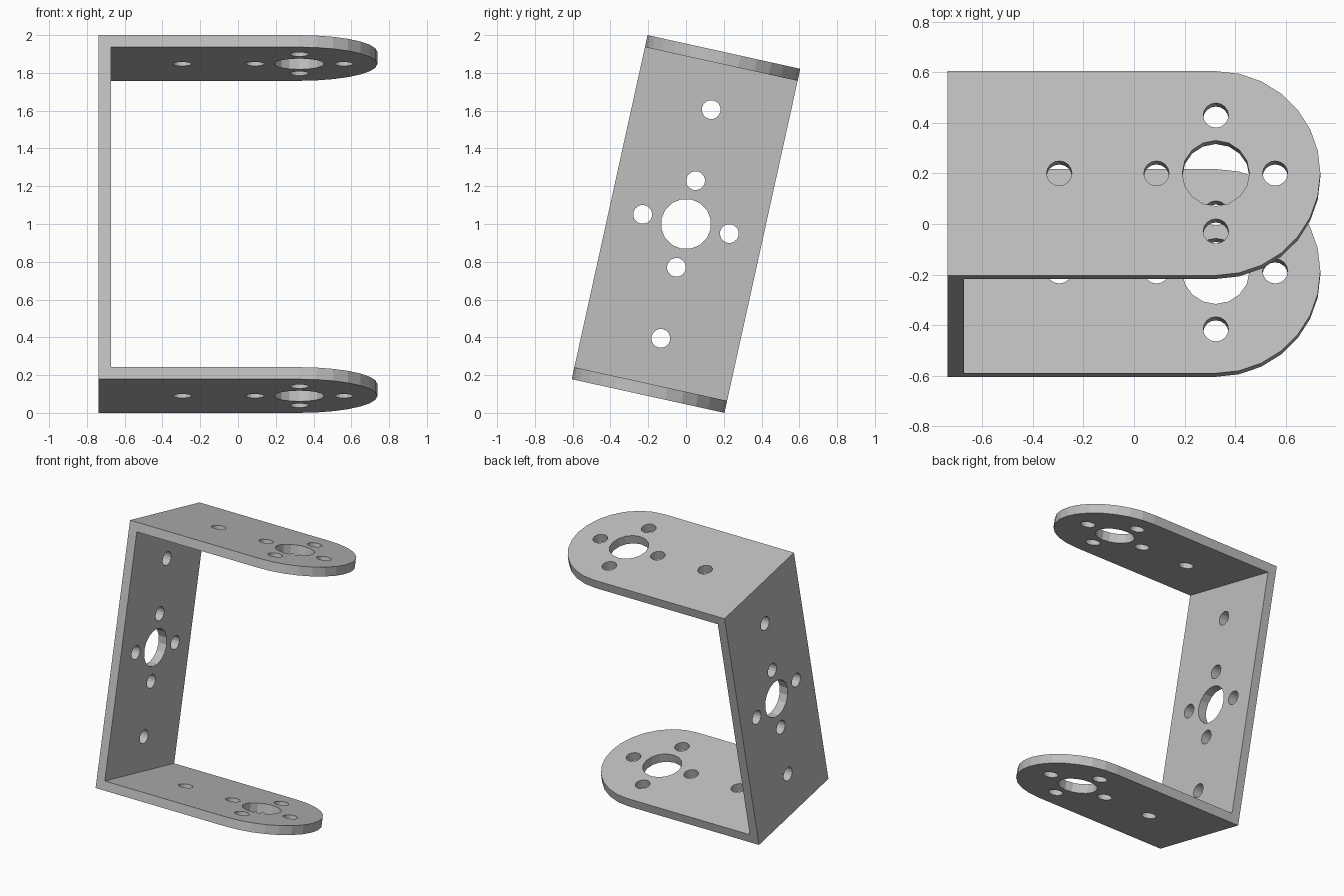
import bpy, bmesh, math
from mathutils import Matrix, Vector

cube = bpy.data.objects.get("Cube")
if cube:
    bpy.data.objects.remove(cube, do_unlink=True)

WIDTH, HEIGHT, THICK = 0.828, 1.865, 0.065
LEFT, ARC_X = -0.738, 0.324
TILT = math.radians(-12.43)
R = WIDTH / 2


def make_object(name, bm):
    bmesh.ops.recalc_face_normals(bm, faces=bm.faces)
    mesh = bpy.data.meshes.new(name)
    bm.to_mesh(mesh)
    bm.free()
    obj = bpy.data.objects.new(name, mesh)
    bpy.context.collection.objects.link(obj)
    return obj


def prism(name, points, direction):
    """Extrude a closed outline along a direction."""
    bm = bmesh.new()
    face = bm.faces.new([bm.verts.new(p) for p in points])
    ext = bmesh.ops.extrude_face_region(bm, geom=[face])
    verts = [v for v in ext["geom"] if isinstance(v, bmesh.types.BMVert)]
    bmesh.ops.translate(bm, verts=verts, vec=Vector(direction))
    return make_object(name, bm)


def apply_boolean(target, cutter, operation):
    cutter.hide_render = True
    mod = target.modifiers.new("cut", 'BOOLEAN')
    mod.operation, mod.object, mod.solver = operation, cutter, 'EXACT'
    deps = bpy.context.evaluated_depsgraph_get()
    mesh = bpy.data.meshes.new_from_object(target.evaluated_get(deps))
    target.modifiers.clear()
    target.data = mesh
    bpy.data.objects.remove(cutter, do_unlink=True)


# U-shaped channel, oversized in depth and reach
h, i = HEIGHT / 2, HEIGHT / 2 - THICK
wall = LEFT + THICK
profile = [(LEFT, -h), (1, -h), (1, -i), (wall, -i),
           (wall, i), (1, i), (1, h), (LEFT, h)]
bracket = prism("u_bracket", [(x, -0.6, z) for x, z in profile], (0, 1.2, 0))

# Plan outline trims the sides and rounds the flange ends
plan = [(-1, R, -1.2), (-1, -R, -1.2)]
for k in range(15):
    a = math.pi * (k / 14 - 0.5)
    plan.append((ARC_X + R * math.cos(a), R * math.sin(a), -1.2))
apply_boolean(bracket, prism("plan_trim", plan, (0, 0, 2.4)), 'INTERSECT')

# Mounting holes: a central bore, four around it and outlying ones
BORE, SCREW, RING, FAR = 0.133, 0.05, 0.235, 0.62
pattern = [(0, 0, BORE), (RING, 0, SCREW), (-RING, 0, SCREW),
           (0, RING, SCREW), (0, -RING, SCREW), (-FAR, 0, SCREW)]
bm = bmesh.new()


def drill(radius, depth, matrix):
    bmesh.ops.create_cone(bm, cap_ends=True, segments=16, radius1=radius,
                          radius2=radius, depth=depth, matrix=matrix)


for u, v, r in pattern:
    drill(r, 3, Matrix.Translation((ARC_X + u, v, 0)))
side = Matrix.Rotation(math.pi / 2, 4, 'Y')
for u, v, r in pattern + [(FAR, 0, SCREW)]:
    drill(r, 0.3, Matrix.Translation((LEFT, v, u)) @ side)
apply_boolean(bracket, make_object("hole_cutter", bm), 'DIFFERENCE')

# Lean the bracket and stand it on its lower edge
bracket.data.transform(Matrix.Translation((0, 0, 1)) @ Matrix.Rotation(TILT, 4, 'X'))

# Plain grey metal
grey = bpy.data.materials.new("grey_metal")
grey.use_nodes = True
colour = (0.52, 0.52, 0.52, 1)
grey.diffuse_color = colour
grey.node_tree.nodes["Principled BSDF"].inputs["Base Color"].default_value = colour
bracket.data.materials.clear()
bracket.data.materials.append(grey)
for poly in bracket.data.polygons:
    poly.material_index = 0
